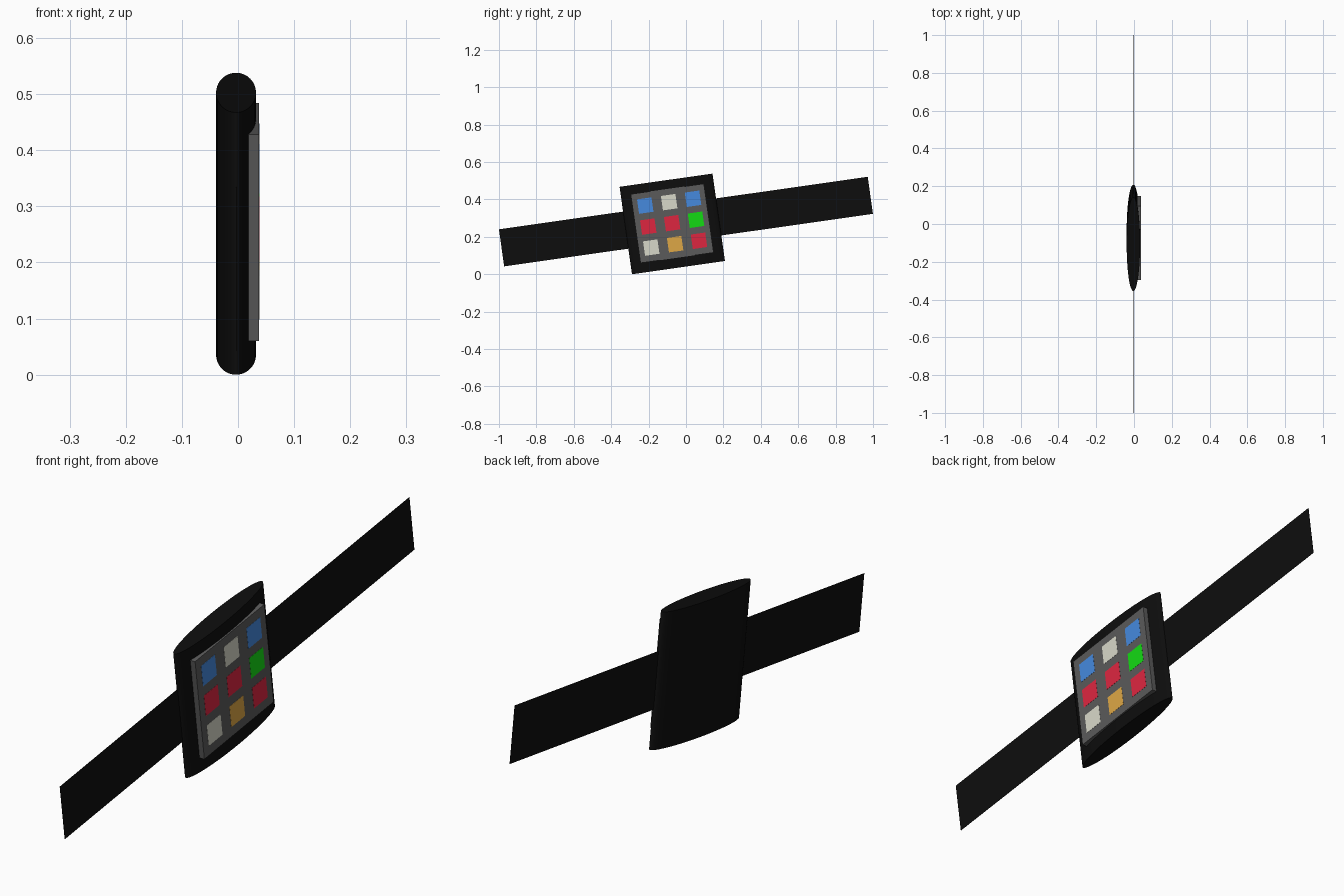
import bpy
import bmesh
from math import radians
from mathutils import Matrix

cube = bpy.data.objects.get("Cube")
if cube:
    bpy.data.objects.remove(cube, do_unlink=True)


def material(name, r, g, b):
    """Flat material from 0-255 display values."""
    def linear(c):
        c /= 255
        return c / 12.92 if c <= 0.04045 else ((c + 0.055) / 1.055) ** 2.4
    colour = (linear(r), linear(g), linear(b), 1)
    mat = bpy.data.materials.new(name)
    mat.use_nodes = True
    mat.diffuse_color = colour
    mat.node_tree.nodes["Principled BSDF"].inputs["Base Color"].default_value = colour
    return mat


black = material("black", 13, 13, 13)
grey = material("screen grey", 91, 91, 91)
blue = material("blue", 70, 138, 222)
ivory = material("ivory", 217, 217, 202)
red = material("red", 222, 38, 64)
green = material("green", 20, 218, 20)
orange = material("orange", 222, 167, 70)

# The whole watch is tilted about its centre
TILT = Matrix.Translation((-0.0035, -0.0735, 0.269)) @ Matrix.Rotation(radians(8.1), 4, "X")


def finish(name, bm, mat):
    mesh = bpy.data.meshes.new(name)
    bm.to_mesh(mesh)
    bm.free()
    mesh.materials.append(mat)
    obj = bpy.data.objects.new(name, mesh)
    bpy.context.collection.objects.link(obj)
    obj.matrix_world = TILT
    return obj


def box(name, centre, size, mat):
    bm = bmesh.new()
    bmesh.ops.create_cube(bm, size=1, matrix=Matrix.Translation(centre) @ Matrix.Diagonal((*size, 1)))
    return finish(name, bm, mat)


# Case: flattened cylinder with flat ends
bm = bmesh.new()
bmesh.ops.create_cone(bm, cap_ends=True, segments=64, radius1=1, radius2=1, depth=1,
                      matrix=Matrix.Diagonal((0.0355, 0.251, 0.472, 1)))
case = finish("watch_case", bm, black)
bpy.ops.object.select_all(action="DESELECT")
case.select_set(True)
bpy.context.view_layer.objects.active = case
bpy.ops.object.shade_smooth_by_angle(angle=radians(50))

# Strap: paper-thin band through the case
box("strap", (0, 0.0742, 0.002), (0.001, 1.9916, 0.2), black)

# Screen: slab standing slightly proud of the case
box("screen", (0.0255, 0, 0.003), (0.031, 0.395, 0.372), grey)

# App tiles: three by three thin plates
rows = [(blue, ivory, blue), (red, red, green), (ivory, orange, red)]
for r, row in enumerate(rows):
    for c, mat in enumerate(row):
        box(f"app_tile_{r + 1}_{c + 1}", (0.041, (c - 1) * 0.129, 0.004 + (1 - r) * 0.1135),
            (0.0012, 0.078, 0.078), mat)
